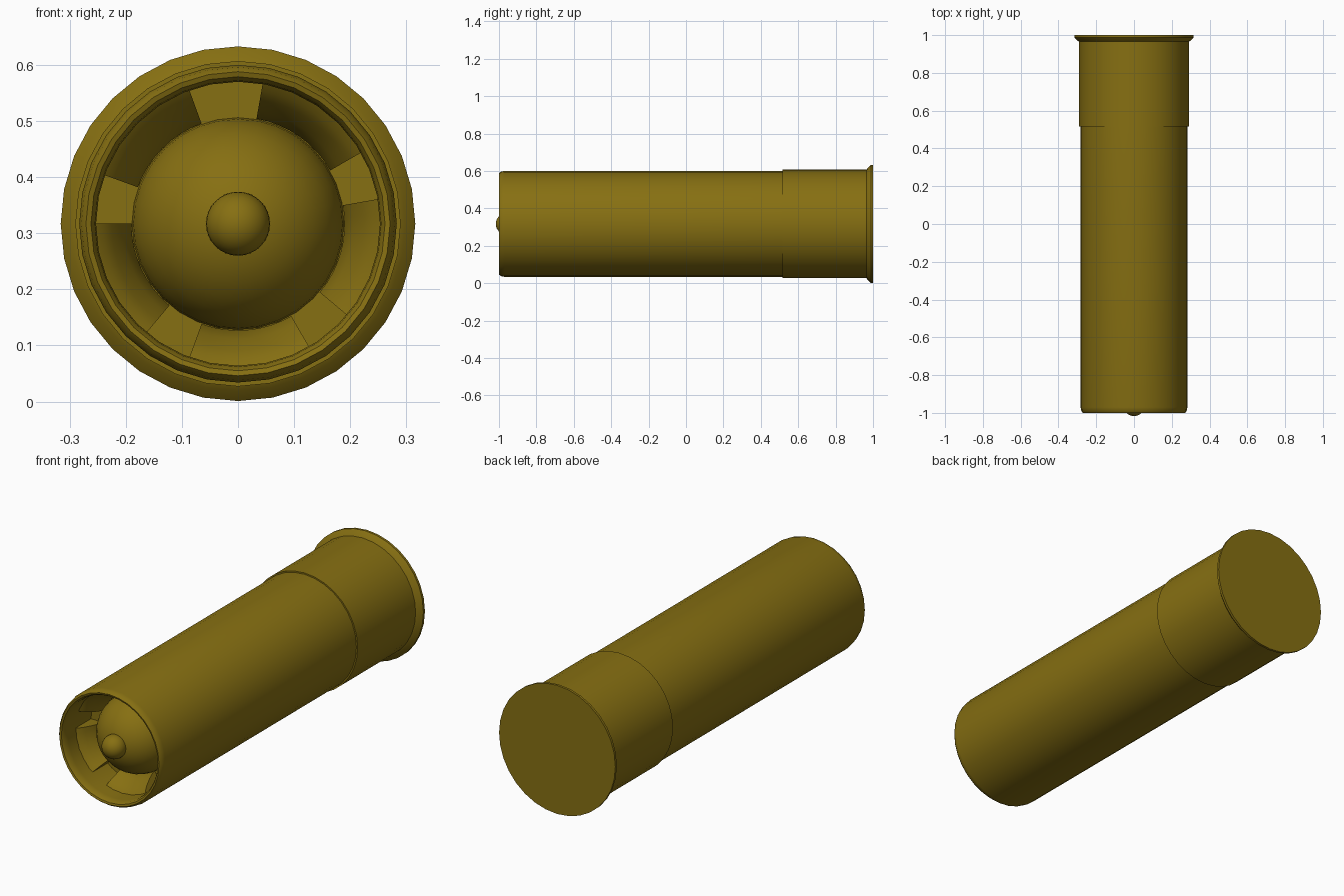
import bpy, bmesh, math

if "Cube" in bpy.data.objects:
    bpy.data.objects.remove(bpy.data.objects["Cube"])

AXIS_Z = 0.317

mat = bpy.data.materials.new("olive_brass")
mat.diffuse_color = (0.24, 0.16, 0.006, 1)
mat.use_nodes = True
mat.node_tree.nodes["Principled BSDF"].inputs["Base Color"].default_value = mat.diffuse_color


def finish(obj, angle=35):
    obj.data.materials.append(mat)
    bpy.ops.object.select_all(action='DESELECT')
    obj.select_set(True)
    bpy.context.view_layer.objects.active = obj
    bpy.ops.object.shade_smooth_by_angle(angle=math.radians(angle))
    return obj


def lathe(name, profile, start=0, sweep=360, segs=32, closed=False):
    """Sweep (radius, y) points around the long axis; zero radius ends close up."""
    full = sweep == 360
    bm = bmesh.new()
    rings = []
    for i in range(segs if full else segs + 1):
        a = math.radians(start + sweep * i / segs)
        rings.append([bm.verts.new((r * math.cos(a), y, AXIS_Z + r * math.sin(a)))
                      for r, y in profile])
    n = len(profile)
    for i in range(segs):
        a, b = rings[i], rings[(i + 1) % len(rings)]
        for j in range(n if closed else n - 1):
            k = (j + 1) % n
            bm.faces.new((a[j], a[k], b[k], b[j]))
    if not full:
        bm.faces.new(rings[0])
        bm.faces.new(rings[-1])
    bmesh.ops.remove_doubles(bm, verts=bm.verts, dist=1e-5)
    bmesh.ops.recalc_face_normals(bm, faces=bm.faces)
    me = bpy.data.meshes.new(name)
    bm.to_mesh(me)
    bm.free()
    obj = bpy.data.objects.new(name, me)
    bpy.context.collection.objects.link(obj)
    return finish(obj)


def ball(name, radius, y):
    bpy.ops.mesh.primitive_uv_sphere_add(segments=32, ring_count=16, radius=radius,
                                         location=(0, y, AXIS_Z),
                                         rotation=(math.pi / 2, 0, 0))
    bpy.context.object.name = name
    finish(bpy.context.object)


# Hollow tube with a rounded front lip and a floor behind the ball
lathe("tube", [(0, 0.53), (0.283, 0.53), (0.283, -0.97), (0.279, -0.99), (0.271, -1.0),
               (0.262, -0.997), (0.255, -0.985), (0.253, -0.96), (0.253, -0.78), (0, -0.78)])

# Base cap with flared rim
lathe("base_cap", [(0, 0.515), (0.29, 0.515), (0.29, 0.965), (0.298, 0.97),
                   (0.316, 0.988), (0.316, 1.0), (0, 1.0)])

# Domed ball with a small knob on its nose
ball("ball", 0.19, -0.77)
ball("nose_knob", 0.057, -0.96)

# Five sloping petals between wall and ball
for i in range(5):
    lathe(f"petal_{i + 1}", [(0.255, -0.90), (0.24, -0.888), (0.225, -0.868), (0.205, -0.832),
                             (0.19, -0.795), (0.19, -0.775), (0.255, -0.775)],
          start=110 + 70 * i, sweep=50, segs=8, closed=True)
